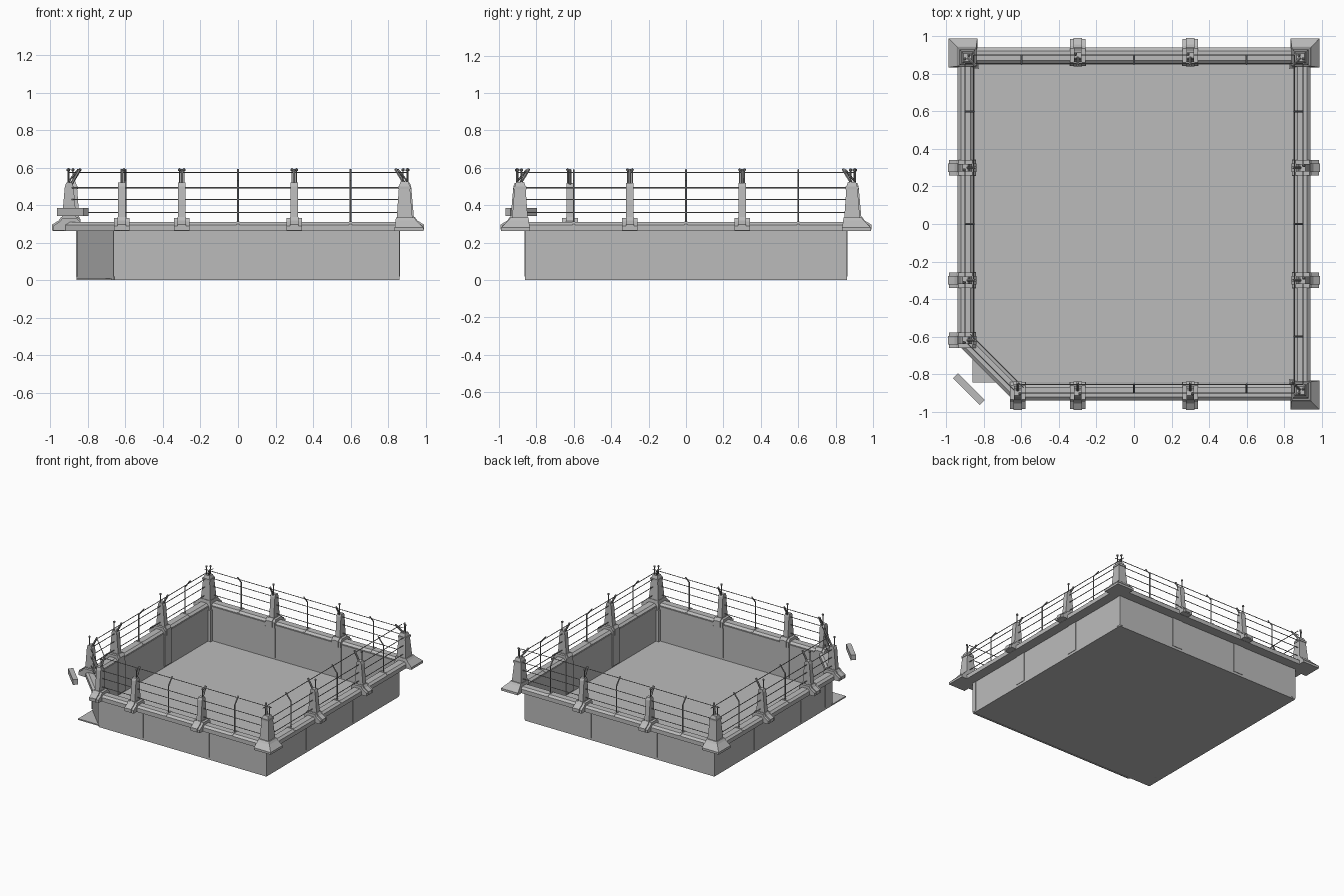
import bpy, bmesh
from math import radians
from mathutils import Matrix, Vector

cube = bpy.data.objects.get("Cube")
if cube:
    bpy.data.objects.remove(cube, do_unlink=True)


def material(name, value):
    m = bpy.data.materials.new(name)
    m.use_nodes = True
    colour = (value, value, value, 1)
    m.diffuse_color = colour
    m.node_tree.nodes["Principled BSDF"].inputs["Base Color"].default_value = colour
    return m


CONCRETE = material("concrete grey", 0.5)
PANEL = material("shaded panel grey", 0.38)
METAL = material("wire grey", 0.3)


def finish(name, bm, mat, angle=0):
    """Turn a mesh made for the front side to the side at this angle."""
    bmesh.ops.recalc_face_normals(bm, faces=bm.faces)
    bmesh.ops.transform(bm, matrix=Matrix.Rotation(radians(angle), 4, "Z"), verts=bm.verts)
    me = bpy.data.meshes.new(name)
    bm.to_mesh(me)
    bm.free()
    me.materials.append(mat)
    ob = bpy.data.objects.new(name, me)
    bpy.context.collection.objects.link(ob)
    return ob


def prism(name, profile, u0, u1, angle, mat=CONCRETE, shift=0):
    """Run an (outward, height) profile along a side from u0 to u1."""
    bm = bmesh.new()
    rings = [[bm.verts.new((u, -v - shift, z)) for v, z in profile] for u in (u0, u1)]
    for ring in rings:
        bm.faces.new(ring)
    n = len(profile)
    for i in range(n):
        j = (i + 1) % n
        bm.faces.new((rings[0][i], rings[0][j], rings[1][j], rings[1][i]))
    return finish(name, bm, mat, angle)


def rect(v0, v1, z0, z1):
    return [(v0, z0), (v1, z0), (v1, z1), (v0, z1)]


def frustum(name, levels, cx, cy, mat=CONCRETE):
    """Stack square levels (x0, x1, z) mirrored into the corner cx, cy."""
    bm = bmesh.new()
    rings = []
    for a, b, z in levels:
        rings.append([bm.verts.new((cx * x, cy * y, z)) for x, y in ((a, a), (b, a), (b, b), (a, b))])
    bm.faces.new(rings[0])
    bm.faces.new(rings[-1])
    for lo, hi in zip(rings, rings[1:]):
        for i in range(4):
            j = (i + 1) % 4
            bm.faces.new((lo[i], lo[j], hi[j], hi[i]))
    return finish(name, bm, mat)


def rod(name, points, r, angle=0, mat=METAL, ball=False):
    """Thin rod through points, optionally tipped with a small ball."""
    bm = bmesh.new()
    for p, q in zip(points, points[1:]):
        p, q = Vector(p), Vector(q)
        d = q - p
        mtx = Matrix.Translation((p + q) / 2) @ d.to_track_quat("Z", "Y").to_matrix().to_4x4()
        bmesh.ops.create_cone(bm, cap_ends=True, segments=6, radius1=r, radius2=r,
                              depth=d.length, matrix=mtx)
    if ball:
        bmesh.ops.create_icosphere(bm, subdivisions=1, radius=0.01,
                                   matrix=Matrix.Translation(points[-1]))
    return finish(name, bm, mat, angle)


RAIL = [(.855, .262), (.855, .295), (.872, .31), (.923, .31), (.94, .295), (.94, .262)]
BRACKET = [(.843, .262), (.843, .31), (.86, .332), (.935, .332), (.95, .312),
           (.985, .29), (.985, .265)]
POST = [(.862, .33), (.877, .5), (.885, .52), (.915, .52), (.923, .5), (.938, .33)]
WIRES = [(.9, .36), (.9, .43), (.9, .493), (.855, .575)]


def wires(label, u0, u1, angle, shift=0):
    for i, (v, z) in enumerate(WIRES):
        rod(f"{label}_wire_{i}", [(u0, -v - shift, z), (u1, -v - shift, z)], .003, angle)


def post(label, u, angle):
    """Pilaster, rail bracket, tapered post, canted arm and beacon."""
    prism(label + "_pilaster", rect(.843, .864, .02, .265), u - .044, u + .044, angle)
    prism(label + "_bracket", BRACKET, u - .042, u + .042, angle)
    prism(label + "_bracket_strap", [(v + (.006 if v > .9 else -.004), z + .006) for v, z in BRACKET],
          u - .022, u + .022, angle)
    prism(label + "_post", POST, u - .02, u + .02, angle)
    rod(label + "_arm", [(u, -.895, .5), (u, -.845, .59)], .008, angle)
    rod(label + "_beacon", [(u + .012, -.905, .5), (u + .012, -.905, .588)], .004, angle, ball=True)


def stake(label, u, angle):
    """Thin bent wire stake with its clamp on the rail."""
    prism(label + "_clamp", [(v, z + .004) for v, z in RAIL], u - .007, u + .007, angle)
    rod(label + "_stake", [(u, -.9, .305), (u, -.9, .53), (u, -.852, .59)], .005, angle)


# Floor
prism("floor", rect(-.86, .845, 0, .01), -.86, .86, 0)

# Four sides: angle, rail ends, wall ends, post positions, stake positions
SIDES = {
    "front": (0, -.62, .9, -.66, .86, (-.62, -.3, .3), (0, .6)),
    "left": (90, -.9, .9, -.86, .86, (-.3, .3), (-.6, 0, .6)),
    "back": (180, -.9, .9, -.86, .86, (-.3, .3), (-.6, 0, .6)),
    "right": (-90, -.9, .62, -.86, .66, (-.3, .3, .62), (-.6, 0)),
}
for side, (angle, r0, r1, w0, w1, posts, stakes) in SIDES.items():
    prism(side + "_wall", rect(.85, .86, 0, .29), w0, w1, angle)
    prism(side + "_rail", RAIL, r0, r1, angle)
    wires(side, r0, r1, angle)
    for i, u in enumerate(posts):
        post(f"{side}_{i}", u, angle)
    for i, u in enumerate(stakes):
        stake(f"{side}_{i}", u, angle)

# Cut corner: wall, rail, wires and the detached sign bar
prism("cut_corner_wall", rect(1.065, 1.075, 0, .29), -.142, .142, -45, PANEL)
prism("cut_corner_rail", RAIL, -.2, .2, -45, shift=.178)
wires("cut_corner", -.2, .2, -45, .178)
prism("sign_bar", rect(1.226, 1.264, .342, .385), -.1, .1, -45)

# Three full corners: flared foot, tapered tower, arm and beacons
for name, cx, cy in (("front_left", 1, -1), ("back_left", 1, 1), ("back_right", -1, 1)):
    frustum(name + "_corner_foot", [(.835, .988, .262), (.835, .988, .28), (.84, .95, .318),
                                    (.842, .938, .335)], cx, cy)
    frustum(name + "_corner_tower", [(.846, .93, .33), (.858, .916, .5), (.866, .908, .525)], cx, cy)
    frustum(name + "_corner_collar", [(.853, .922, .485), (.853, .922, .5)], cx, cy)
    frustum(name + "_corner_pilaster", [(.825, .862, .01), (.825, .862, .265)], cx, cy)
    rod(name + "_corner_arm", [(cx * .89, cy * .89, .51), (cx * .84, cy * .84, .592)], .008)
    for i, (a, b) in enumerate(((.88, .9), (.902, .88))):
        rod(f"{name}_beacon_{i}", [(cx * a, cy * b, .5), (cx * a, cy * b, .588)], .004, ball=True)
